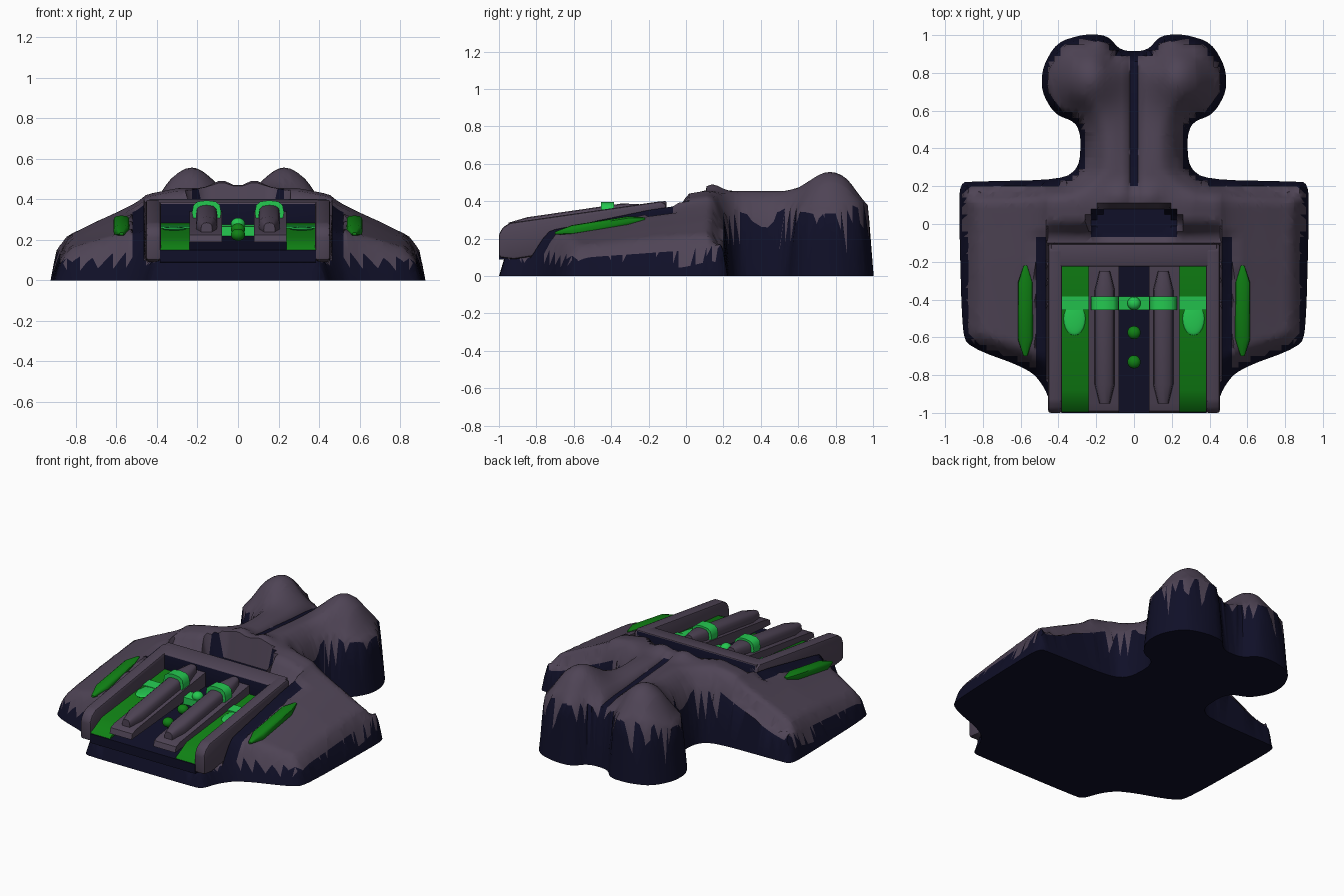
import bpy, bmesh, math
from mathutils import Vector

cube = bpy.data.objects.get("Cube")
if cube:
    bpy.data.objects.remove(cube, do_unlink=True)


def material(name, rgb):
    m = bpy.data.materials.new(name)
    m.use_nodes = True
    m.diffuse_color = (*rgb, 1)
    m.node_tree.nodes["Principled BSDF"].inputs["Base Color"].default_value = (*rgb, 1)
    return m


PURPLE = material("dusky purple", (0.078, 0.058, 0.092))
NAVY = material("dark navy", (0.005, 0.005, 0.021))
GREEN = material("green", (0.005, 0.22, 0.007))
BRIGHT = material("bright green", (0.018, 0.58, 0.08))


def finish(name, bm, *mats, angle=40):
    bmesh.ops.recalc_face_normals(bm, faces=bm.faces)
    mesh = bpy.data.meshes.new(name)
    bm.to_mesh(mesh)
    bm.free()
    for m in mats:
        mesh.materials.append(m)
    ob = bpy.data.objects.new(name, mesh)
    bpy.context.collection.objects.link(ob)
    bpy.ops.object.select_all(action="DESELECT")
    ob.select_set(True)
    bpy.context.view_layer.objects.active = ob
    bpy.ops.object.shade_smooth_by_angle(angle=math.radians(angle))
    return ob


def smooth(a, b, v):
    t = min(max((v - a) / (b - a), 0), 1)
    return t * t * (3 - 2 * t)


def table(points, v):
    if v <= points[0][0]:
        return points[0][1]
    for (a, p), (b, q) in zip(points, points[1:]):
        if v <= b:
            return p + (q - p) * (v - a) / (b - a)
    return points[-1][1]


# Footprint: half outline mirrored, corners rounded by cutting
half = [(0.37, -1), (0.43, -0.99), (0.47, -0.87), (0.55, -0.77), (0.88, -0.65),
        (0.91, -0.56), (0.925, 0.0), (0.925, 0.22), (0.84, 0.225), (0.38, 0.235),
        (0.29, 0.3), (0.28, 0.46), (0.31, 0.54), (0.42, 0.58), (0.49, 0.7),
        (0.485, 0.83), (0.41, 0.96), (0.27, 1.005), (0.14, 1.0), (0.07, 0.915)]
outline = [Vector(p) for p in half + [(-x, y) for x, y in reversed(half)]]
for _ in range(2):
    pairs = list(zip(outline, outline[1:] + outline[:1]))
    outline = [q for a, b in pairs for q in (a.lerp(b, 0.22), a.lerp(b, 0.78))]
segments = [(a, b - a) for a, b in zip(outline, outline[1:] + outline[:1])]


def edge_distance(x, y):
    p = Vector((x, y))
    best = 9
    for a, d in segments:
        t = min(max((p - a).dot(d) / d.length_squared, 0), 1)
        best = min(best, (p - a - d * t).length_squared)
    return math.sqrt(best)


def in_pit(x, y):
    return (abs(x) / 0.23) ** 4 + (abs(y - 0.005) / 0.085) ** 4 < 1


def in_groove(x, y):
    return 0.464 < abs(x) < 0.521 and -0.82 < y < -0.069


def in_seam(x, y):
    return abs(x) < 0.0225 and 0.2 < y < 0.95


WING = [(0.3, 0.455), (0.45, 0.425), (0.5, 0.385), (0.6, 0.335), (0.7, 0.29),
        (0.8, 0.24), (0.93, 0.19)]
FORWARD = [(-1, 0.42), (-0.7, 0.64), (-0.2, 0.89), (0.1, 1)]


def rim_height(x, y):
    rear = 0.17 + 0.15 * smooth(0.85, 0.3, abs(x)) + 0.075 * max(0, y - 0.2)
    k = smooth(-0.05, 0.2, y)
    return 0.1 * (1 - k) + rear * k


def height(x, y):
    d, ax = edge_distance(x, y), abs(x)
    rim = rim_height(x, y)
    if d < 0.029:
        return rim * d / 0.03 if d > 1e-4 else 0
    # Wings and shoulders
    wing = table(WING, ax) * table(FORWARD, y)
    wing += 0.04 * math.exp(-((ax - 0.08) ** 2 + (y - 0.15) ** 2) / 0.004)
    if ax < 0.464:
        wing = 0.08 + 0.15 * (y + 1) if y < -0.101 else \
            0.32 + (wing - 0.32) * smooth(-0.075, 0.02, y)
    # Neck ridges and rear lobes
    ridge = 0.08 + 0.15 * (y - 0.15) / 0.62
    tail = 0.455 - 1.5 * (ax - min(ridge, 0.23)) ** 2
    tail += 0.102 * math.exp(-((ax - 0.23) ** 2 + (y - 0.77) ** 2) / 0.02)
    k = smooth(0.12, 0.3, y)
    z = wing * (1 - k) + tail * k
    if in_pit(x, y):
        z = 0.3
    if in_groove(x, y) or in_seam(x, y):
        z -= 0.015
    reach = 0.07 + 0.06 * k
    f = math.sin(math.pi / 2 * min(max((d - 0.03) / reach, 0), 1))
    return rim + (max(z, rim) - rim) * f


# Body: inset footprint sliced into a grid, then raised
bm = bmesh.new()
face = bm.faces.new([bm.verts.new((p.x, p.y, 0)) for p in outline])
bmesh.ops.inset_individual(bm, faces=[face], thickness=0.03, use_even_offset=True)
bmesh.ops.triangulate(bm, faces=bm.faces[:])
steps_x = [i * 0.0325 for i in range(1, 29)] + [0.022, 0.465, 0.52]
cuts = [((s * x, 0, 0), (1, 0, 0)) for x in steps_x for s in (1, -1)]
cuts += [((0, -0.97 + i * 0.03, 0), (0, 1, 0)) for i in range(66)]
for co, no in cuts:
    bmesh.ops.bisect_plane(bm, geom=bm.verts[:] + bm.edges[:] + bm.faces[:],
                           dist=1e-5, plane_co=co, plane_no=no)
for v in bm.verts:
    v.co.z = height(v.co.x, v.co.y)
for f in bm.faces:
    c = f.calc_center_median()
    f.material_index = int(edge_distance(c.x, c.y) < 0.03 or in_pit(c.x, c.y)
                           or in_groove(c.x, c.y) or in_seam(c.x, c.y))
made = bmesh.ops.holes_fill(bm, edges=[e for e in bm.edges if e.is_boundary], sides=0)
for f in made["faces"]:
    f.material_index = 1
finish("body", bm, PURPLE, NAVY, angle=50)


# Prism with a side profile in (y, z), spanning x0 to x1
def prism(name, profile, x0, x1, *mats, bevel=0.0, rule=None):
    bm = bmesh.new()
    face = bm.faces.new([bm.verts.new((x0, y, z)) for y, z in profile])
    ext = bmesh.ops.extrude_face_region(bm, geom=[face])
    for v in ext["geom"]:
        if isinstance(v, bmesh.types.BMVert):
            v.co.x = x1
    bmesh.ops.recalc_face_normals(bm, faces=bm.faces)
    if rule:
        for f in bm.faces:
            f.material_index = int(rule(f))
    if bevel:
        bmesh.ops.bevel(bm, geom=bm.edges[:], offset=bevel, segments=2,
                        affect="EDGES", profile=0.5)
    return finish(name, bm, *mats)


def top(y):
    return 0.28 + 0.145 * (y + 0.95)


def floor(y):
    return 0.215 + 0.103 * (y + 0.88)


# Platform deck
prism("deck", [(-1, 0.09), (-1, 0.15), (-0.11, 0.26), (-0.11, 0.2), (-0.92, 0.085)],
      -0.385, 0.385, NAVY)
prism("back_block", [(-0.225, 0.22), (-0.225, top(-0.225)), (-0.105, top(-0.105)),
                     (-0.105, 0.22)], -0.44, 0.44, PURPLE, NAVY, bevel=0.008,
      rule=lambda f: abs(f.normal.y) > 0.8)


# Long faceted pod that follows a slope
def pod(name, x, stations, slope, rise, mat):
    bm = bmesh.new()
    rings = []
    for y, w in stations:
        ring = []
        for i in range(12):
            a = math.tau * i / 12
            c, s = math.cos(a), math.sin(a)
            px = w * math.copysign(abs(c) ** 0.7, c)
            pz = rise * min(1, w / 0.04) * math.copysign(abs(s) ** 0.7, s)
            ring.append(bm.verts.new((x + px, y, slope(y) + pz)))
        rings.append(ring)
    for a, b in zip(rings, rings[1:]):
        for i in range(12):
            j = (i + 1) % 12
            bm.faces.new((a[i], a[j], b[j], b[i]))
    bm.faces.new(rings[0])
    bm.faces.new(rings[-1])
    return finish(name, bm, mat)


def ball(name, loc, scale, mat):
    bm = bmesh.new()
    bmesh.ops.create_uvsphere(bm, u_segments=20, v_segments=12, radius=1)
    for v in bm.verts:
        v.co = Vector(loc) + Vector(c * s for c, s in zip(v.co, scale))
    return finish(name, bm, mat)


for side, s in (("left", 1), ("right", -1)):
    # Outer rails and inner strips
    prism(side + "_rail", [(-1, 0.1), (-1, 0.225), (-0.98, 0.26), (-0.94, 0.285),
                           (-0.135, 0.4), (-0.105, 0.385), (-0.105, 0.22), (-0.92, 0.09)],
          s * 0.38, s * 0.455, PURPLE, bevel=0.014)
    prism(side + "_strip", [(-1, 0.19), (-0.99, 0.225), (-0.95, 0.24),
                            (-0.21, top(-0.21) - 0.045), (-0.21, 0.25)],
          s * 0.08, s * 0.24, PURPLE)
    # Green channel floor with its band and glow spot
    prism(side + "_channel", [(-1, 0.14), (-0.99, 0.16), (-0.88, floor(-0.88)),
                              (-0.22, floor(-0.22)), (-0.22, 0.22)],
          s * 0.24, s * 0.382, GREEN)
    prism(side + "_channel_band", [(y, floor(y) + h) for y, h in
                                   ((-0.455, 0), (-0.455, 0.008), (-0.385, 0.008), (-0.385, 0))],
          s * 0.24, s * 0.382, BRIGHT)
    ball(side + "_glow_spot", (s * 0.315, -0.5, floor(-0.5)), (0.058, 0.09, 0.012), BRIGHT)
    # Raised pod and the band over it
    pod(side + "_pod", s * 0.155, [(-0.95, 0.028), (-0.85, 0.053), (-0.35, 0.053),
                                   (-0.25, 0.028)], lambda y: top(y) - 0.03, 0.05, PURPLE)
    pod(side + "_pod_band", s * 0.155, [(-0.455, 0.072), (-0.385, 0.072)],
        lambda y: 0.335, 0.06, BRIGHT)
    # Wing lights
    pod(side + "_wing_light", s * 0.575, [(-0.7, 0.01), (-0.61, 0.04), (-0.31, 0.04),
                                          (-0.22, 0.01)],
        lambda y: 0.23 + 0.16 * (y + 0.7), 0.028, GREEN)

# Centre band and studs
prism("centre_band", [(-0.455, 0.22), (-0.455, 0.265), (-0.385, 0.275), (-0.385, 0.22)],
      -0.085, 0.085, BRIGHT)
for i, y in enumerate((-0.73, -0.575, -0.42)):
    ball(f"centre_stud_{i + 1}", (0, y, 0.225 + 0.027 * i), (0.035, 0.035, 0.03),
         BRIGHT if i == 2 else GREEN)
